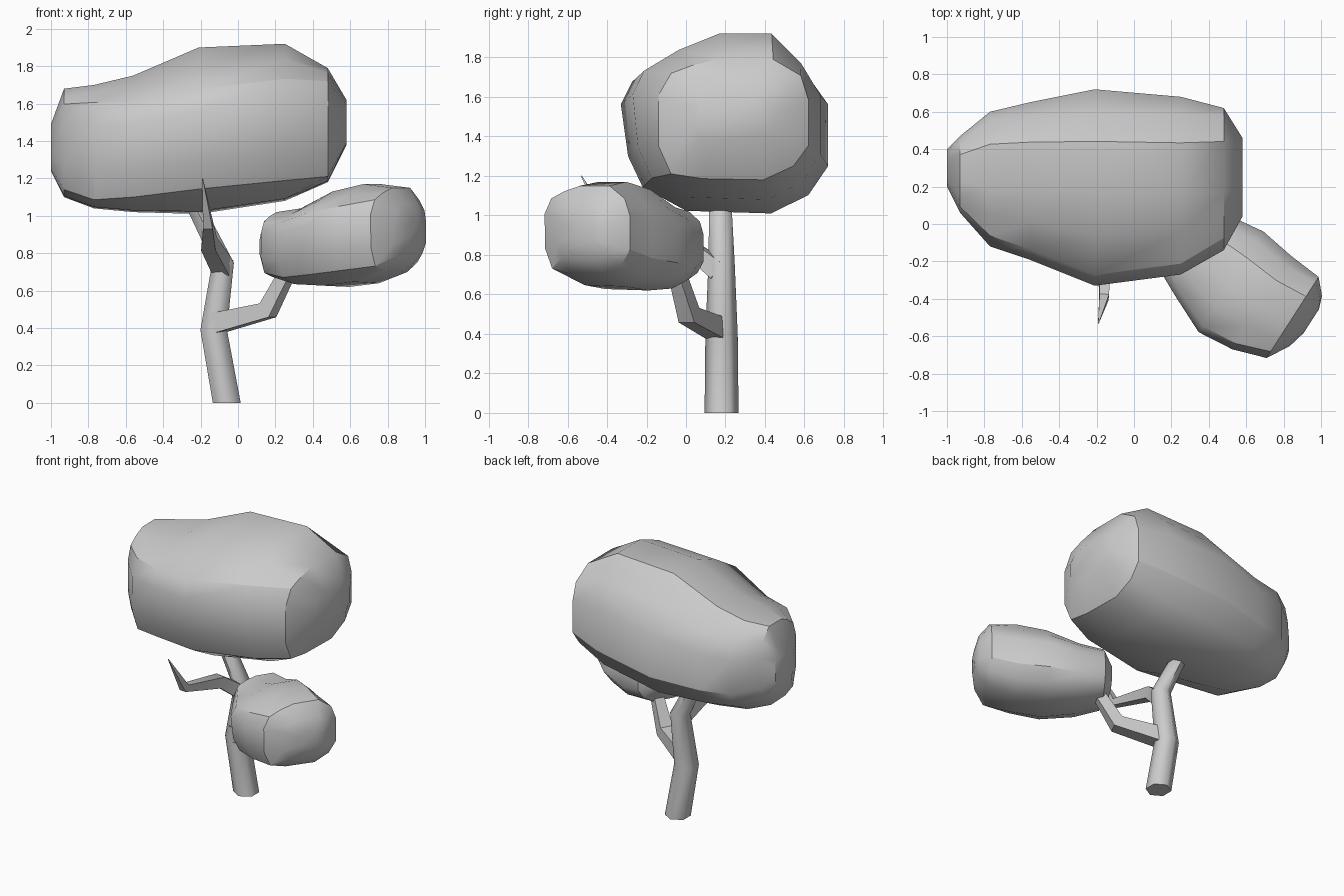
import bpy, bmesh
from math import cos, sin, pi, radians
from mathutils import Vector, Matrix

if "Cube" in bpy.data.objects:
    bpy.data.objects.remove(bpy.data.objects["Cube"])


def skin(name, rings, crease=32):
    """Bridge a list of equal point rings, cap both ends, smooth by angle."""
    bm = bmesh.new()
    loops = [[bm.verts.new(p) for p in ring] for ring in rings]
    n = len(loops[0])
    for a, b in zip(loops, loops[1:]):
        for i in range(n):
            j = (i + 1) % n
            bm.faces.new((a[i], a[j], b[j], b[i]))
    bm.faces.new(loops[0])
    bm.faces.new(loops[-1])
    bmesh.ops.recalc_face_normals(bm, faces=bm.faces)
    mesh = bpy.data.meshes.new(name)
    bm.to_mesh(mesh)
    bm.free()
    obj = bpy.data.objects.new(name, mesh)
    bpy.context.collection.objects.link(obj)
    bpy.ops.object.select_all(action='DESELECT')
    obj.select_set(True)
    bpy.context.view_layer.objects.active = obj
    bpy.ops.object.shade_smooth_by_angle(angle=radians(crease))
    return obj


def tube(name, path, sides, level=False, crease=32):
    """Tapered tube along (x, y, z, radius) points; level keeps rings horizontal."""
    pts = [Vector(p[:3]) for p in path]
    rings = []
    for k, p in enumerate(pts):
        before = (p - pts[k - 1]).normalized() if k else Vector()
        after = (pts[k + 1] - p).normalized() if k < len(pts) - 1 else Vector()
        t = (before + after).normalized()
        if level:
            u, v = Vector((1, 0, 0)), Vector((0, 1, 0))
        else:
            u = t.cross(Vector((0, 0, 1))).normalized()
            v = u.cross(t)
        r = path[k][3]
        angles = [2 * pi * (i + 0.5) / sides for i in range(sides)]
        rings.append([p + r * (cos(a) * u + sin(a) * v) for a in angles])
    return skin(name, rings, crease)


# Chunky cross-sections of the leaf masses (width, height in -1..1):
# rounded in the middle, boxier toward the cut-off ends
ROUND = [(-1, .24), (-.89, .5), (-.5, .78), (-.05, 1), (.47, 1), (.77, .62),
         (1, .24), (1, -.46), (.81, -.79), (.45, -1), (-.37, -.97),
         (-.79, -.7), (-.93, -.35)]
BOX = [(-1, .4), (-.83, .77), (-.55, .9), (-.2, 1), (.53, 1), (.9, .73),
       (1, .33), (1, -.43), (.8, -.77), (.4, -1), (-.4, -.98),
       (-.83, -.9), (-1, -.43)]


def canopy(name, stations, origin=(0, 0, 0), turn=0):
    """Loft through (along, side_min, side_max, z_min, z_max, boxiness)."""
    place = Matrix.Translation(origin) @ Matrix.Rotation(radians(turn), 4, 'Z')
    rings = []
    for s, a, b, lo, hi, box in stations:
        mid, half = Vector(((a + b) / 2, (lo + hi) / 2)), ((b - a) / 2, (hi - lo) / 2)
        ring = []
        for p, q in zip(ROUND, BOX):
            u, v = Vector(p).lerp(Vector(q), box)
            ring.append(place @ Vector((s, mid.x + u * half[0], mid.y + v * half[1])))
        rings.append(ring)
    return skin(name, rings)


# Large upper leaf mass
canopy("large_canopy", [
    (-1.00, .20, .40, 1.24, 1.49, 1), (-.93, .06, .47, 1.10, 1.68, .8),
    (-.77, -.12, .60, 1.04, 1.70, .8), (-.56, -.19, .65, 1.02, 1.75, .4),
    (-.21, -.33, .72, 1.01, 1.90, 0), (.25, -.27, .68, 1.08, 1.92, .2),
    (.48, -.14, .62, 1.18, 1.79, 1), (.58, .04, .46, 1.38, 1.62, 1)])

# Small lower leaf mass, turned toward the front right
canopy("small_canopy", [
    (-.465, -.10, .12, .75, .92, 1), (-.41, -.17, .20, .67, 1.02, .8),
    (-.25, -.25, .26, .63, 1.04, .5), (-.03, -.35, .29, .62, 1.13, .2),
    (.17, -.33, .26, .64, 1.17, .2), (.35, -.27, .245, .70, 1.15, .8),
    (.42, -.15, .17, .77, 1.07, 1), (.445, -.05, .10, .85, .98, 1)],
    origin=(.56, -.30, 0), turn=-32.7)

# Bent six-sided trunk, smooth around
tube("trunk", [(-.06, .18, 0, .086), (-.13, .18, .39, .082),
               (-.08, .18, .75, .067), (-.21, .175, 1.01, .058),
               (-.28, .175, 1.15, .05)], 6, level=True, crease=65)

# Four-sided branch carrying the small leaf mass
tube("lower_branch", [(-.12, .16, .425, .077), (.16, .015, .495, .064),
                      (.25, -.035, .67, .05), (.29, -.06, .76, .045)], 4)

# Bare four-sided branch with a pointed tip
tube("bare_branch", [(-.08, .17, .72, .068), (-.155, .0, .85, .056),
                     (-.16, -.39, .95, .036), (-.19, -.53, 1.20, .003)], 4)
